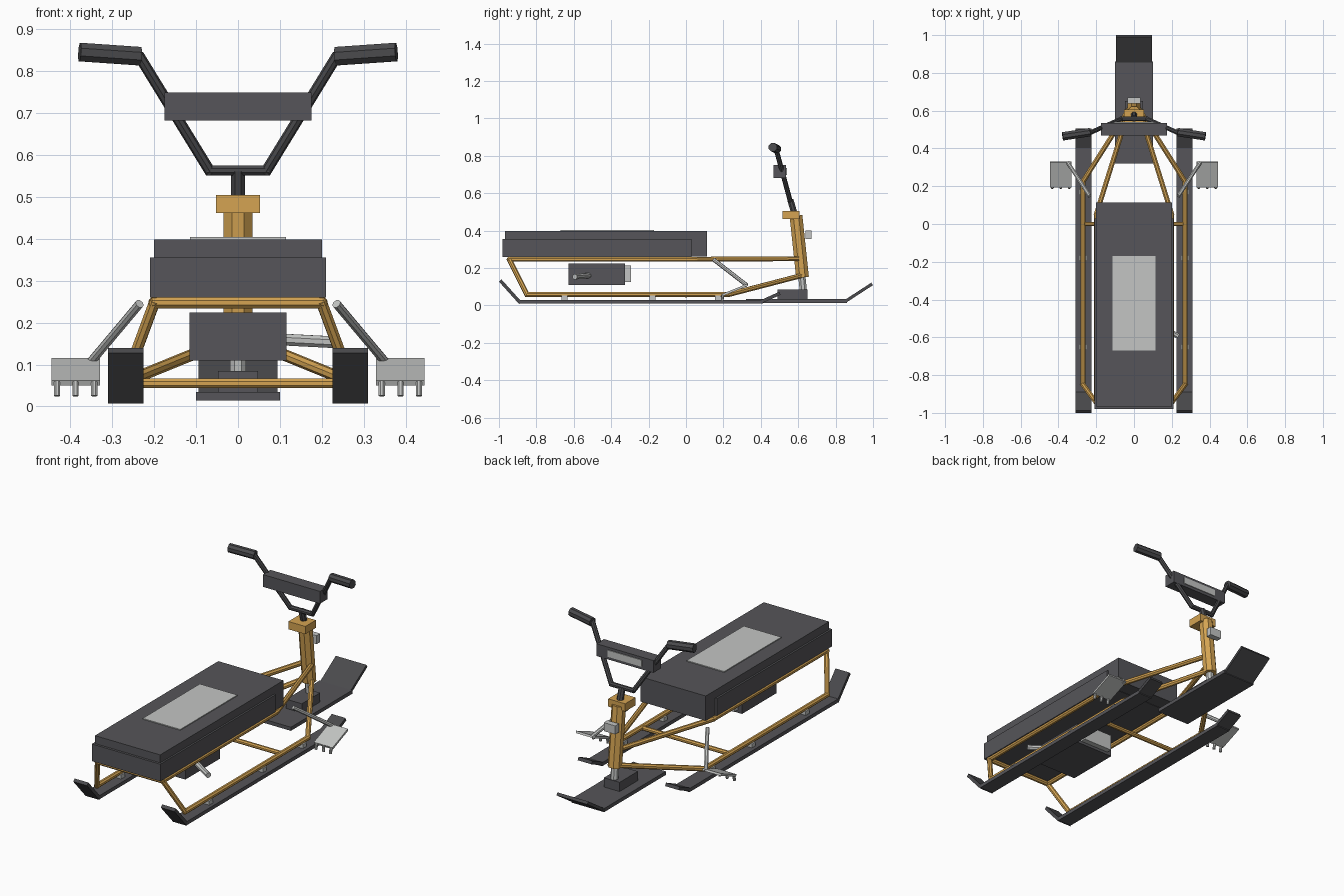
import bpy, bmesh, math
from mathutils import Vector, Matrix

if "Cube" in bpy.data.objects:
    bpy.data.objects.remove(bpy.data.objects["Cube"])


def material(name, rgb):
    m = bpy.data.materials.new(name)
    m.diffuse_color = (*rgb, 1)
    m.use_nodes = True
    m.node_tree.nodes["Principled BSDF"].inputs["Base Color"].default_value = m.diffuse_color
    return m


CHARCOAL = material("charcoal", (0.092, 0.091, 0.100))
DARK = material("dark_rubber", (0.068, 0.068, 0.073))
GOLD = material("gold_paint", (0.66, 0.37, 0.085))
SILVER = material("light_grey", (0.55, 0.56, 0.55))


def finish(name, bm, mat):
    bmesh.ops.recalc_face_normals(bm, faces=bm.faces)
    me = bpy.data.meshes.new(name)
    bm.to_mesh(me)
    bm.free()
    me.materials.append(mat)
    ob = bpy.data.objects.new(name, me)
    bpy.context.collection.objects.link(ob)
    return ob


def box(name, x, y, z, mat):
    """Box from (min, max) ranges."""
    bm = bmesh.new()
    size = [r[1] - r[0] for r in (x, y, z)]
    mid = [(r[1] + r[0]) / 2 for r in (x, y, z)]
    bmesh.ops.create_cube(bm, size=1, matrix=Matrix.Translation(mid) @ Matrix.Diagonal((*size, 1)))
    return finish(name, bm, mat)


def slab(name, x, a, b, thick, mat):
    """Plate spanning x, running from a to b in the (y, z) plane."""
    bm = bmesh.new()
    a, b = Vector(a), Vector(b)
    d = (b - a).normalized()
    n = Vector((-d.y, d.x)) * thick / 2
    ring = [a + n, b + n, b - n, a - n]
    f = bm.faces.new([bm.verts.new((x[0], p.x, p.y)) for p in ring])
    ext = bmesh.ops.extrude_face_region(bm, geom=[f])["geom"]
    bmesh.ops.translate(bm, vec=(x[1] - x[0], 0, 0),
                        verts=[v for v in ext if isinstance(v, bmesh.types.BMVert)])
    return finish(name, bm, mat)


def tube(name, points, r, mat, sides=8, overlap=0.0):
    """Straight tube segments along a path."""
    bm = bmesh.new()
    pts = [Vector(p) for p in points]
    for a, b in zip(pts, pts[1:]):
        d = b - a
        rot = d.to_track_quat('Z', 'Y').to_matrix().to_4x4()
        bmesh.ops.create_cone(bm, cap_ends=True, segments=sides, radius1=r, radius2=r,
                              depth=d.length + overlap,
                              matrix=Matrix.Translation((a + b) / 2) @ rot
                              @ Matrix.Rotation(math.pi / sides, 4, 'Z'))
    return finish(name, bm, mat)


def span(s, a, b):
    return tuple(sorted((s * a, s * b)))


# Seat, cushion and top panel
box("seat_base", (-0.21, 0.21), (-0.98, 0.03), (0.26, 0.355), CHARCOAL)
box("seat_cushion", (-0.2, 0.2), (-0.967, 0.113), (0.262, 0.399), CHARCOAL)
box("seat_panel", (-0.115, 0.115), (-0.67, -0.17), (0.397, 0.404), SILVER)

# Power unit under the seat
box("motor_box", (-0.116, 0.116), (-0.627, -0.325), (0.11, 0.224), CHARCOAL)
box("motor_vent", (-0.09, 0.09), (-0.327, -0.295), (0.125, 0.213), SILVER)
tube("exhaust_pipe", [(0.1, -0.515, 0.16), (0.235, -0.595, 0.153)], 0.015, SILVER)

# Front ski with steering block
slab("front_ski", (-0.1, 0.1), (0.32, 0.024), (0.86, 0.024), 0.02, CHARCOAL)
slab("front_ski_tip", (-0.094, 0.094), (0.852, 0.022), (0.995, 0.115), 0.016, DARK)
box("ski_block", (-0.048, 0.048), (0.49, 0.65), (0.03, 0.085), CHARCOAL)

# Head tube, fork, clamp, headlamp and stem
tube("fork", [(0, 0.628, 0.07), (0, 0.615, 0.2)], 0.021, SILVER)
tube("head_tube", [(0, 0.623, 0.15), (0, 0.588, 0.48)], 0.037, GOLD)
box("head_clamp", (-0.052, 0.052), (0.515, 0.607), (0.462, 0.505), GOLD)
box("headlamp", (-0.035, 0.035), (0.638, 0.67), (0.355, 0.402), SILVER)
tube("stem", [(0, 0.58, 0.49), (0, 0.558, 0.565)], 0.018, DARK)

# Handlebar, pad and display
bar = [(0.235, 0.482, 0.835), (0.068, 0.556, 0.563)]
tube("handlebar", bar + [(-x, y, z) for x, y, z in reversed(bar)], 0.013, DARK, overlap=0.012)
box("handlebar_pad", (-0.175, 0.175), (0.468, 0.535), (0.682, 0.75), CHARCOAL)
box("display_panel", (-0.105, 0.105), (0.534, 0.539), (0.698, 0.735), SILVER)

# Cross tubes of the frame
tube("rear_cross_tube", [(-0.205, -0.945, 0.247), (0.205, -0.945, 0.247)], 0.014, GOLD)
tube("middle_cross_tube", [(-0.27, 0, 0.055), (0.27, 0, 0.055)], 0.0125, GOLD)

for s, side in ((-1, "left"), (1, "right")):
    # Frame rails
    tube(side + "_upper_rail", [(s * 0.2, -0.945, 0.247), (s * 0.2, 0.05, 0.247),
                                (s * 0.03, 0.595, 0.25)], 0.014, GOLD, overlap=0.012)
    tube(side + "_lower_rail", [(s * 0.2, -0.945, 0.247), (s * 0.27, -0.85, 0.058),
                                (s * 0.27, 0.225, 0.058), (s * 0.025, 0.61, 0.158)],
         0.014, GOLD, overlap=0.012)

    # Side ski, curled at both ends
    w = span(s, 0.226, 0.31)
    slab(side + "_ski", w, (-0.89, 0.02), (0.412, 0.02), 0.02, CHARCOAL)
    slab(side + "_ski_rear_tip", w, (-0.885, 0.013), (-0.993, 0.133), 0.018, DARK)
    slab(side + "_ski_front_tip", w, (0.405, 0.021), (0.502, 0.065), 0.018, DARK)
    for i, y in enumerate((-0.65, -0.18, 0.17)):
        box(f"{side}_ski_mount_{i + 1}", span(s, 0.25, 0.29), (y - 0.016, y + 0.016),
            (0.028, 0.052), SILVER)

    # Foot brake: arm, pedal plate and teeth
    tube(side + "_brake_arm", [(s * 0.235, 0.148, 0.245), (s * 0.35, 0.325, 0.108)], 0.011, SILVER)
    slab(side + "_brake_pedal", span(s, 0.33, 0.445), (0.195, 0.056), (0.328, 0.11), 0.012, SILVER)
    for i, x in enumerate((0.343, 0.388, 0.432)):
        tube(f"{side}_brake_tooth_{i + 1}", [(s * x, 0.198, 0.06), (s * x, 0.193, 0.025)],
             0.008, SILVER)

    # Hand grip
    tube(side + "_grip", [(s * 0.233, 0.486, 0.836), (s * 0.378, 0.464, 0.846)], 0.024, DARK)
